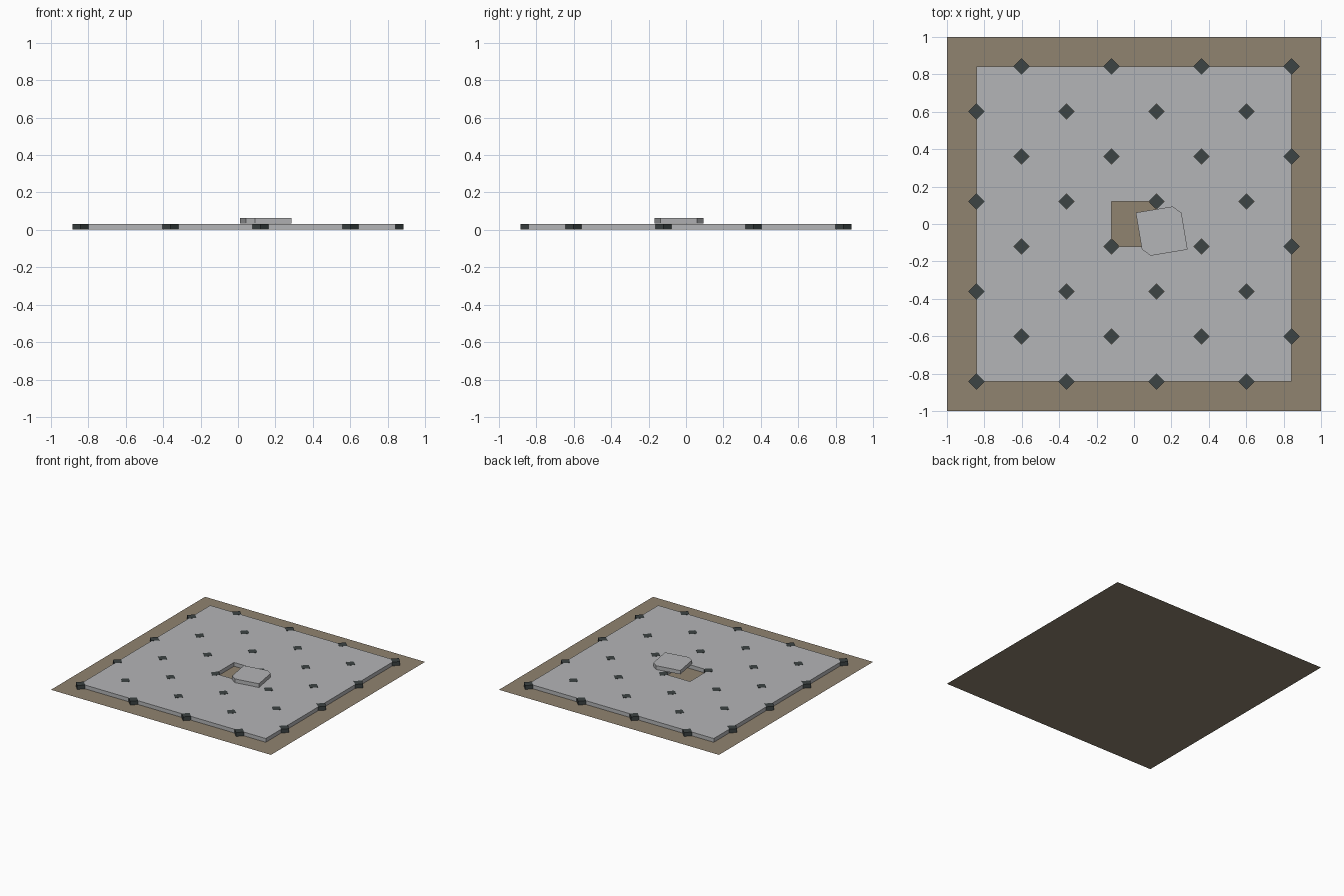
import bpy, bmesh, math
from mathutils import Matrix

if "Cube" in bpy.data.objects:
    bpy.data.objects.remove(bpy.data.objects["Cube"])

N = 7                 # slabs per side
P = 0.2406            # slab pitch
CUT = 0.041           # clipped corner leg
R = 0.043             # inset half diagonal
BASE, TOP = 0.001, 0.032


def srgb(r, g, b):
    return [(((c / 255) + 0.055) / 1.055) ** 2.4 for c in (r, g, b)] + [1.0]


def material(name, rgb):
    m = bpy.data.materials.new(name)
    m.diffuse_color = srgb(*rgb)
    m.use_nodes = True
    m.node_tree.nodes["Principled BSDF"].inputs["Base Color"].default_value = m.diffuse_color
    return m


EARTH = material("earth_brown", (144, 131, 112))
STONE = material("stone_grey", (180, 181, 183))
DARK = material("dark_slate", (60, 67, 67))


def prism(bm, outline, z0, z1):
    """Add a closed prism with a counter-clockwise outline."""
    low = [bm.verts.new((x, y, z0)) for x, y in outline]
    high = [bm.verts.new((x, y, z1)) for x, y in outline]
    bm.faces.new(low[::-1])
    bm.faces.new(high)
    n = len(outline)
    for k in range(n):
        j = (k + 1) % n
        bm.faces.new((low[k], low[j], high[j], high[k]))
    return low + high


def finish(bm, name, mat):
    me = bpy.data.meshes.new(name)
    bm.to_mesh(me)
    bm.free()
    me.materials.append(mat)
    ob = bpy.data.objects.new(name, me)
    bpy.context.collection.objects.link(ob)
    return ob


def slab_outline(cx, cy, flip):
    """Square with two opposite corners clipped; flip picks the other diagonal."""
    h = P / 2
    pts = [(-h + CUT, -h), (h, -h), (h, h - CUT),
           (h - CUT, h), (-h, h), (-h, -h + CUT)]
    if flip:
        pts = [(-x, y) for x, y in reversed(pts)]
    return [(cx + x, cy + y) for x, y in pts]


# Ground sheet
bm = bmesh.new()
bmesh.ops.create_grid(bm, x_segments=1, y_segments=1, size=1.0)
finish(bm, "ground_sheet", EARTH)

# Paving slabs, leaving the middle one out
bm = bmesh.new()
for i in range(N):
    for j in range(N):
        if (i, j) != (3, 3):
            prism(bm, slab_outline((i - 3) * P, (j - 3) * P, (i + j) % 2), BASE, TOP)
finish(bm, "paving_slabs", STONE)

# Loose slab lying on top, turned a little
bm = bmesh.new()
verts = prism(bm, slab_outline(0, 0, False), 0.033, 0.064)
bmesh.ops.transform(bm, verts=verts, matrix=Matrix.Translation((0.148, -0.038, 0))
                    @ Matrix.Rotation(math.radians(9.5), 4, 'Z'))
finish(bm, "loose_slab", STONE)

# Dark insets on every other slab corner, tips clipped inside the paving
bm = bmesh.new()
for i in range(N + 1):
    for j in range(N + 1):
        if (i + j) % 2:
            continue
        cx, cy = (i - 3.5) * P, (j - 3.5) * P
        if 0 < i < N and 0 < j < N:
            a, b = 0.037, R - 0.037
            shape = [(a, -b), (a, b), (b, a), (-b, a),
                     (-a, b), (-a, -b), (-b, -a), (b, -a)]
        else:
            shape = [(R, 0), (0, R), (-R, 0), (0, -R)]
        prism(bm, [(cx + x, cy + y) for x, y in shape], BASE, TOP + 0.0008)
finish(bm, "corner_insets", DARK)
